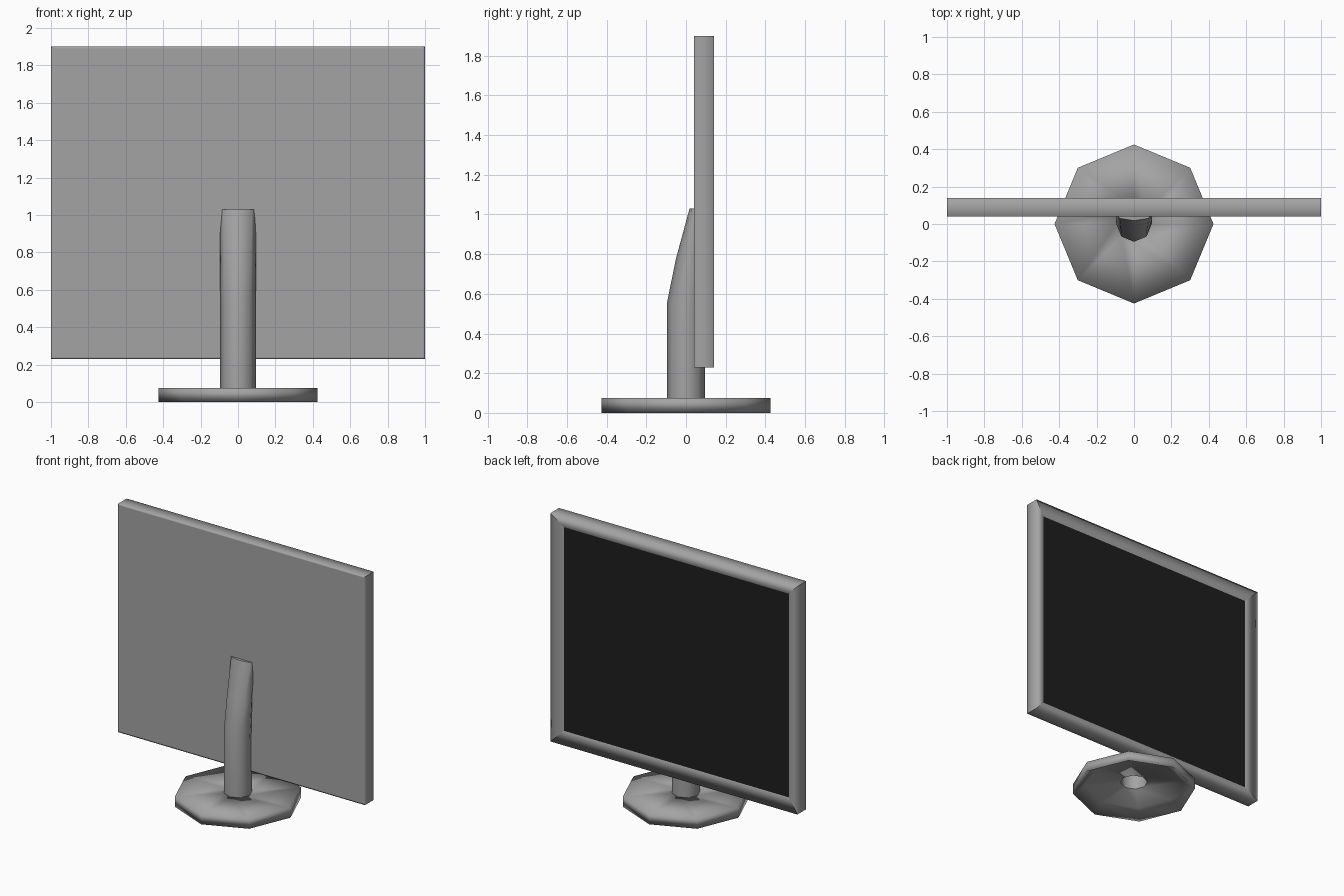
import bpy
import bmesh
from math import sin, cos, pi

if "Cube" in bpy.data.objects:
    bpy.data.objects.remove(bpy.data.objects["Cube"])


def material(name, value):
    mat = bpy.data.materials.new(name)
    mat.use_nodes = True
    color = (value, value, value, 1)
    mat.diffuse_color = color
    mat.node_tree.nodes["Principled BSDF"].inputs["Base Color"].default_value = color
    return mat


grey = material("grey plastic", 0.37)
black = material("black glass", 0.013)


def loft(name, rings, mat, smooth=True, closed=False, cap_end=False, sharp_seams=False):
    """Skin a list of equal-length rings of points."""
    bm = bmesh.new()
    loops = [[bm.verts.new(p) for p in ring] for ring in rings]
    n = len(loops[0])
    pairs = list(zip(loops, loops[1:]))
    if closed:
        pairs.append((loops[-1], loops[0]))
    for a, b in pairs:
        for i in range(n):
            j = (i + 1) % n
            bm.faces.new((a[i], a[j], b[j], b[i]))
    if cap_end:
        cap = bm.faces.new(loops[-1])
        for edge in cap.edges:
            edge.smooth = False
    if sharp_seams:
        for a, b in pairs:
            for u, v in zip(a, b):
                bm.edges.get((u, v)).smooth = False
    bmesh.ops.recalc_face_normals(bm, faces=bm.faces)
    for face in bm.faces:
        face.smooth = smooth
    mesh = bpy.data.meshes.new(name)
    bm.to_mesh(mesh)
    bm.free()
    mesh.materials.append(mat)
    obj = bpy.data.objects.new(name, mesh)
    bpy.context.collection.objects.link(obj)
    return obj


# Screen dimensions
half_w, bottom, top = 1.0, 0.23, 1.9
back_y, front_y, glass_y = 0.04, 0.14, 0.11
lip, bezel = 0.01, 0.09


def rect(inset, y):
    x, lo, hi = half_w - inset, bottom + inset, top - inset
    return [(-x, y, lo), (x, y, lo), (x, y, hi), (-x, y, hi)]


def plate(name, inset, y, thickness, mat):
    near, far = rect(inset, y), rect(inset, y + thickness)
    obj = loft(name, [near, far], mat, smooth=False, cap_end=True)
    bm = bmesh.new()
    bm.from_mesh(obj.data)
    bmesh.ops.holes_fill(bm, edges=bm.edges)
    bmesh.ops.recalc_face_normals(bm, faces=bm.faces)
    bm.to_mesh(obj.data)
    bm.free()


# Mitred frame: back lip, outer side, bezel sloping in to the glass
loft("screen_frame",
     [rect(lip, back_y), rect(0, back_y), rect(0, front_y), rect(bezel, glass_y)],
     grey, sharp_seams=True)
plate("back_panel", lip, back_y, 0.02, grey)
plate("display_panel", bezel, glass_y - 0.008, 0.008, black)

# Eight-sided base, hollow underneath with an open centre
def octagon(r, z):
    return [(r * cos(i * pi / 4), r * sin(i * pi / 4), z) for i in range(8)]


base_profile = [(0.095, 0.075), (0.425, 0.075), (0.425, 0), (0.34, 0.06), (0.095, 0.07)]
loft("base", [octagon(r, z) for r, z in base_profile], grey, closed=True)

# Stem: round at the foot, leaning back and flattening into the screen
def stem_ring(half, z_front, z_back):
    """Mirror a half outline of (x, y), running front to back, across x."""
    ring = half + [(-x, y) for x, y in half[-2:0:-1]]
    y0, y1 = half[0][1], half[-1][1]
    return [(x, y, z_front + (z_back - z_front) * (y - y0) / (y1 - y0)) for x, y in ring]


round_half = [(0, -0.095), (0.067, -0.067), (0.095, 0), (0.067, 0.067), (0, 0.095)]
middle_half = [(0, -0.05), (0.07, -0.028), (0.095, 0.02), (0.067, 0.08), (0, 0.1)]
top_half = [(0, 0.018), (0.077, 0.03), (0.095, 0.055), (0.067, 0.085), (0, 0.1)]
loft("stem",
     [stem_ring(round_half, 0.07, 0.07), stem_ring(round_half, 0.56, 0.42),
      stem_ring(middle_half, 0.78, 0.7), stem_ring(top_half, 1.03, 1.03)],
     grey, cap_end=True)
